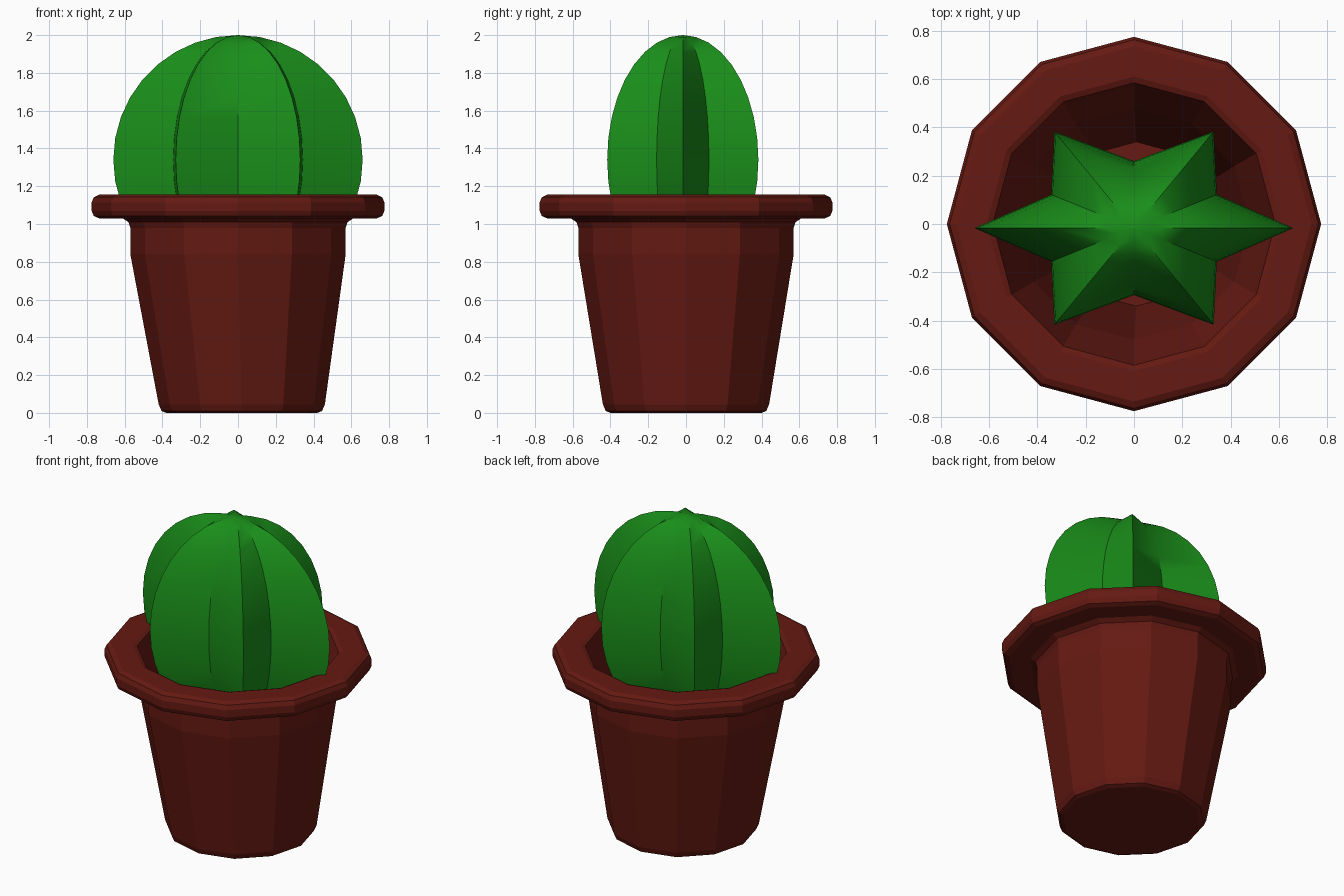
import bpy, bmesh
from math import sin, cos, pi

if "Cube" in bpy.data.objects:
    bpy.data.objects.remove(bpy.data.objects["Cube"])


def material(name, color):
    m = bpy.data.materials.new(name)
    m.diffuse_color = color
    m.use_nodes = True
    m.node_tree.nodes["Principled BSDF"].inputs["Base Color"].default_value = m.diffuse_color
    return m


def loft(name, rings, mat, smooth_angle=None):
    """Skin a stack of rings (lists of points) and close both ends."""
    bm = bmesh.new()
    loops = [[bm.verts.new(p) for p in ring] for ring in rings]
    for a, b in zip(loops, loops[1:]):
        n = len(a)
        for i in range(n):
            j = (i + 1) % n
            bm.faces.new((a[i], a[j], b[j], b[i]))
    bm.faces.new(loops[0])
    bm.faces.new(loops[-1])
    bmesh.ops.remove_doubles(bm, verts=bm.verts, dist=1e-5)
    bmesh.ops.recalc_face_normals(bm, faces=bm.faces)
    me = bpy.data.meshes.new(name)
    bm.to_mesh(me)
    bm.free()
    ob = bpy.data.objects.new(name, me)
    bpy.context.collection.objects.link(ob)
    me.materials.append(mat)
    if smooth_angle:
        bpy.ops.object.select_all(action='DESELECT')
        ob.select_set(True)
        bpy.context.view_layer.objects.active = ob
        bpy.ops.object.shade_smooth_by_angle(angle=smooth_angle)
    return ob


# Pot: twelve-sided hollow profile (radius, z, x offset); the foot sits slightly off centre
profile = [
    (0.40, 0.0, 0.02), (0.425, 0.01, 0.02), (0.44, 0.045, 0.02),
    (0.57, 0.84, 0), (0.57, 0.98, 0), (0.58, 1.01, 0), (0.61, 1.03, 0),
    (0.735, 1.03, 0), (0.763, 1.042, 0), (0.775, 1.07, 0),
    (0.775, 1.115, 0), (0.763, 1.142, 0), (0.735, 1.155, 0),
    (0.61, 1.155, 0), (0.585, 1.145, 0), (0.575, 1.115, 0),
    (0.48, 0.84, 0), (0.34, 0.10, 0.01),
]
loft("pot", [[(dx + r * cos(i * pi / 6), r * sin(i * pi / 6), z) for i in range(12)]
             for r, z, dx in profile],
     material("terracotta", (0.13, 0.01, 0.006, 1)))

# Cactus: squashed ball with six sharp ribs and valleys between them
R, RINGS = 0.66, 18
rings = []
for k in range(RINGS + 1):
    t = pi * k / RINGS
    ring = []
    for i in range(12):
        r = R * sin(t) * (0.6 if i % 2 else 1.0)
        a = i * pi / 6
        ring.append((r * cos(a), -0.017 + 0.7 * r * sin(a), 1.34 - R * cos(t)))
    if 0 < k < RINGS:
        rings.append(ring)
    else:
        # tiny ring stands in for the pole
        s = 1e-3
        rings.append([(s * cos(i * pi / 6), -0.017 + s * sin(i * pi / 6),
                       1.34 - R * cos(t)) for i in range(12)])
loft("cactus", rings, material("cactus_green", (0.01, 0.27, 0.01, 1)), 0.7)
